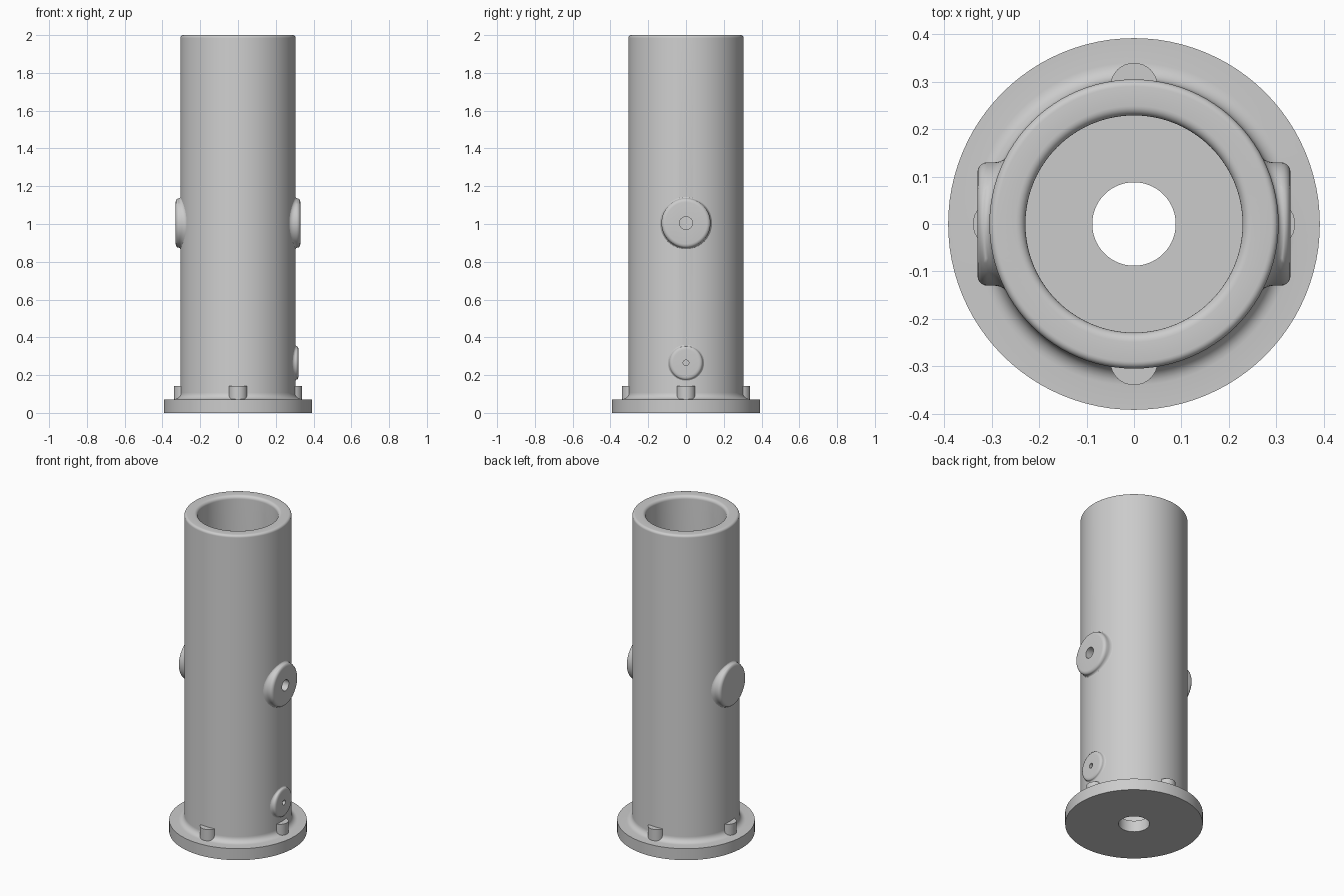
import bpy, bmesh
from math import sin, cos, pi, sqrt, radians

cube = bpy.data.objects.get("Cube")
if cube:
    bpy.data.objects.remove(cube)

grey = bpy.data.materials.new("plain_grey")
grey.use_nodes = True
COLOUR = (0.6, 0.6, 0.6, 1)
grey.diffuse_color = COLOUR
grey.node_tree.nodes["Principled BSDF"].inputs["Base Color"].default_value = COLOUR

OUTER, BORE, FLOOR, HEIGHT = 0.305, 0.229, 0.072, 2.0


def finish(name, bm):
    bmesh.ops.recalc_face_normals(bm, faces=bm.faces[:])
    mesh = bpy.data.meshes.new(name)
    bm.to_mesh(mesh)
    bm.free()
    mesh.materials.append(grey)
    obj = bpy.data.objects.new(name, mesh)
    bpy.context.collection.objects.link(obj)
    return obj


def smooth(obj):
    bpy.ops.object.select_all(action='DESELECT')
    obj.select_set(True)
    bpy.context.view_layer.objects.active = obj
    bpy.ops.object.shade_smooth_by_angle(angle=radians(35))


def bridge(bm, ring_a, ring_b):
    n = len(ring_a)
    for i in range(n):
        j = (i + 1) % n
        bm.faces.new((ring_a[i], ring_a[j], ring_b[j], ring_b[i]))


def arc(cx, cz, r, start, end, steps=6):
    angles = [radians(start + (end - start) * i / steps) for i in range(steps + 1)]
    return [(cx + r * cos(a), cz + r * sin(a)) for a in angles]


def lathe(name, profile, segments=96):
    bm = bmesh.new()
    rings = [[bm.verts.new((r * cos(2 * pi * i / segments), r * sin(2 * pi * i / segments), z))
              for i in range(segments)] for r, z in profile]
    for k, ring in enumerate(rings):
        bridge(bm, ring, rings[(k + 1) % len(rings)])
    return finish(name, bm)


def cylinder(name, radius, depth, location, along_x=False, segments=32):
    bm = bmesh.new()
    bmesh.ops.create_cone(bm, cap_ends=True, segments=segments,
                          radius1=radius, radius2=radius, depth=depth)
    obj = finish(name, bm)
    obj.location = location
    if along_x:
        obj.rotation_euler.y = pi / 2
    return obj


def boss(name, side, z, radius, face_x, hole=0, fillet=0.02, segments=64):
    """Round pad with a rounded rim, blended into the curved tube wall."""
    bm = bmesh.new()

    def ring(r, depth):
        verts = []
        for i in range(segments):
            a = 2 * pi * i / segments
            y = r * cos(a)
            verts.append(bm.verts.new((side * depth(y), y, z + r * sin(a))))
        return verts

    def wall(y):
        return sqrt(OUTER ** 2 - y ** 2) - 0.001

    def room(y):
        return min(fillet, 0.5 * (face_x - wall(y)))

    steps = [radians(90 * i / 5) for i in range(6)]
    rings = [ring(radius + 0.6 * fillet * (1 - sin(a)),
                  lambda y, a=a: wall(y) + room(y) * (1 - cos(a))) for a in steps]
    rings += [ring(radius - fillet * (1 - cos(a)),
                   lambda y, a=a: face_x - room(y) * (1 - sin(a))) for a in steps]
    if hole:
        rings.append(ring(hole, lambda y: face_x))
        rings.append(ring(hole, lambda y: sqrt(BORE ** 2 - y ** 2)))
    else:
        bm.faces.new(rings[-1])
    for a, b in zip(rings, rings[1:]):
        bridge(bm, a, b)
    smooth(finish(name, bm))


# Hollow tube with its base flange
profile = [(0.088, 0), (0.392, 0), (0.392, FLOOR)]
profile += arc(OUTER + 0.035, FLOOR + 0.035, 0.035, 270, 180)
profile += arc(OUTER - 0.015, HEIGHT - 0.015, 0.015, 0, 90)
profile += arc(BORE + 0.02, HEIGHT - 0.02, 0.02, 90, 180)
profile += [(BORE, FLOOR), (0.088, FLOOR)]
tube = lathe("tube_with_flange", profile)

# Side ports drilled through the tube wall
ports = [("main", 1.005, 0.13, 0.33, 0.034), ("lower", 0.265, 0.088, 0.32, 0.015)]
for label, z, radius, face_x, hole in ports:
    cutter = cylinder(label + "_port_cutter", hole + 0.0005, 0.3, (0.27, 0, z), True)
    cutter.hide_render = True
    cut = tube.modifiers.new("port", 'BOOLEAN')
    cut.operation = 'DIFFERENCE'
    cut.solver = 'EXACT'
    cut.object = cutter
    bpy.context.view_layer.objects.active = tube
    bpy.ops.object.modifier_apply(modifier=cut.name)
    bpy.data.objects.remove(cutter)
    boss(label + "_port_boss", 1, z, radius, face_x, hole)
smooth(tube)

# Blind boss opposite the main port
boss("blind_boss", -1, 1.005, 0.13, 0.33)

# Four locating lugs on the flange
for i, label in enumerate(("left", "back", "right", "front")):
    a = i * pi / 2
    lug = cylinder(label + "_lug", 0.05, 0.08, (0.29 * cos(a), 0.29 * sin(a), 0.103))
    smooth(lug)
